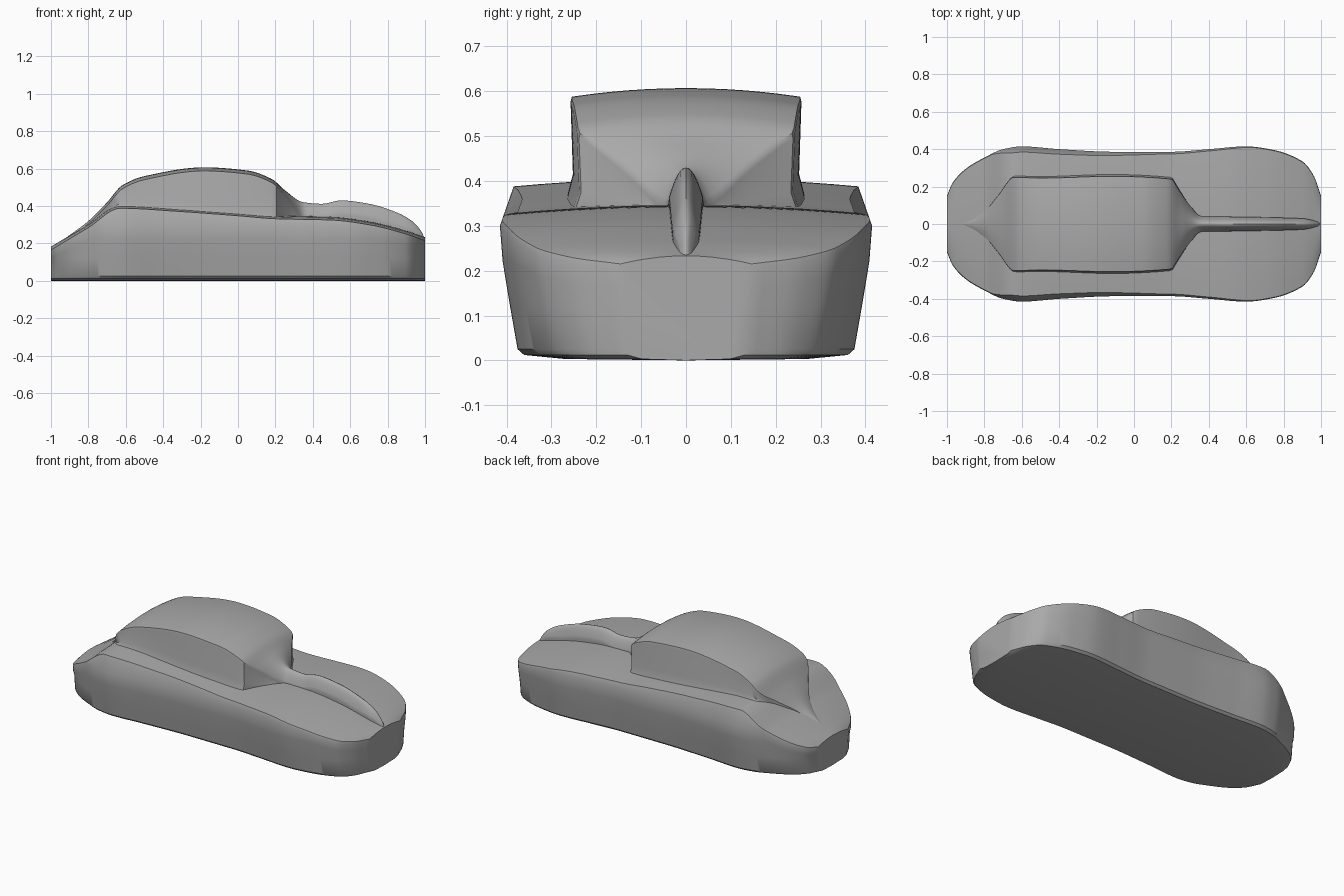
import bpy, bmesh, math

if "Cube" in bpy.data.objects:
    bpy.data.objects.remove(bpy.data.objects["Cube"], do_unlink=True)

grey = bpy.data.materials.new("plain grey")
grey.use_nodes = True
colour = (0.4, 0.4, 0.4, 1)
grey.diffuse_color = colour
grey.node_tree.nodes["Principled BSDF"].inputs["Base Color"].default_value = colour


def curve(points):
    """Smooth interpolation through (x, value) points, without overshoot."""
    xs, vs = zip(*points)
    s = [(vs[i + 1] - vs[i]) / (xs[i + 1] - xs[i]) for i in range(len(xs) - 1)]
    m = [s[0]] + [2 * a * b / (a + b) if a * b > 0 else 0 for a, b in zip(s, s[1:])] + [s[-1]]

    def value(x):
        i = max(0, min(len(s) - 1, sum(p <= x for p in xs) - 1))
        h = xs[i + 1] - xs[i]
        t = min(1, max(0, (x - xs[i]) / h))
        return ((1 + 2 * t) * (1 - t) ** 2 * vs[i] + t * t * (3 - 2 * t) * vs[i + 1]
                + h * t * (1 - t) * ((1 - t) * m[i] - t * m[i + 1]))
    return value


# Lengthwise guide curves
plan = curve([(-1, .15), (-.97, .22), (-.9, .295), (-.8, .355), (-.7, .4), (-.6, .415),
              (-.4, .4), (-.1, .386), (.2, .386), (.4, .4), (.6, .415), (.75, .395),
              (.9, .335), (.96, .26), (1, .15)])
edge = curve([(-1, .165), (-.8, .285), (-.63, .388), (-.3, .37), (0, .348), (.2, .332),
              (.5, .325), (.7, .3), (.9, .25), (1, .215)])
roof = curve([(-1, .175), (-.9, .245), (-.8, .32), (-.7, .42), (-.62, .51), (-.5, .56),
              (-.18, .607), (.05, .59), (.18, .545), (.25, .485), (.35, .42), (.45, .412),
              (.55, .43), (.7, .412), (.85, .365), (.93, .32), (.98, .265), (1, .22)])
cabin = curve([(-1, .003), (-.9, .02), (-.8, .07), (-.73, .15), (-.64, .255), (-.5, .25),
               (-.12, .26), (.2, .245), (.23, .2), (.3, .1), (.36, .042), (.6, .038),
               (.9, .03), (1, .008)])
drop = curve([(-1, .005), (-.62, .02), (.2, .02), (.36, .07), (.8, .07), (1, .02)])


def hull_side(x):
    w, top = plan(x), edge(x)
    lip = min(.3, top - .012)
    inner = w - .35 * (top - lip)
    side = [(0, 0), (.65 * w, .003), (.87 * w, .012), (.905 * w, .025), (.945 * w, .12),
            (.985 * w, min(.22, lip * .8)), (w, lip), (inner, top)]
    return side + [(inner * k, top + .018 * (1 - k * k)) for k in (.85, .65, .4, .2, 0)]


def cabin_side(x):
    w, top, d = cabin(x), roof(x), drop(x)
    base, rim = edge(x), top - drop(x)
    side = [(0, base - .1), (.8 * w, base - .1), (.98 * w + .012, base),
            (.97 * w, base + .25 * max(0, rim - base)), (.99 * w, rim - .01)]
    steps = [.98, .92, .8, .65, .5, .35, .18, 0]
    return side + [(w * k, top - d * k * k) for k in steps]


def loft(name, section, count, limit):
    """Skin mirrored half sections along x, crowded toward both ends."""
    bm = bmesh.new()
    rings = []
    for i in range(count + 1):
        u = 2 * i / count - 1
        x = limit * (.5 * u + .5 * math.sin(u * math.pi / 2))
        half = section(x)
        ring = half + [(-y, z) for y, z in half[-2:0:-1]]
        rings.append([bm.verts.new((x, y, z)) for y, z in ring])
    n = len(rings[0])
    for a, b in zip(rings, rings[1:]):
        for j in range(n):
            bm.faces.new((a[j], a[(j + 1) % n], b[(j + 1) % n], b[j]))
    bm.faces.new(rings[0])
    bm.faces.new(rings[-1])
    bmesh.ops.recalc_face_normals(bm, faces=bm.faces)
    mesh = bpy.data.meshes.new(name)
    bm.to_mesh(mesh)
    bm.free()
    obj = bpy.data.objects.new(name, mesh)
    bpy.context.collection.objects.link(obj)
    mesh.materials.append(grey)
    bpy.ops.object.select_all(action='DESELECT')
    obj.select_set(True)
    bpy.context.view_layer.objects.active = obj
    bpy.ops.object.shade_smooth_by_angle(angle=math.radians(35))
    return obj


# Lower body, then the cabin that narrows into a tail ridge and a hood fin
loft("lower_body", hull_side, 120, 1.0)
loft("cabin_and_hood_fin", cabin_side, 160, .995)
